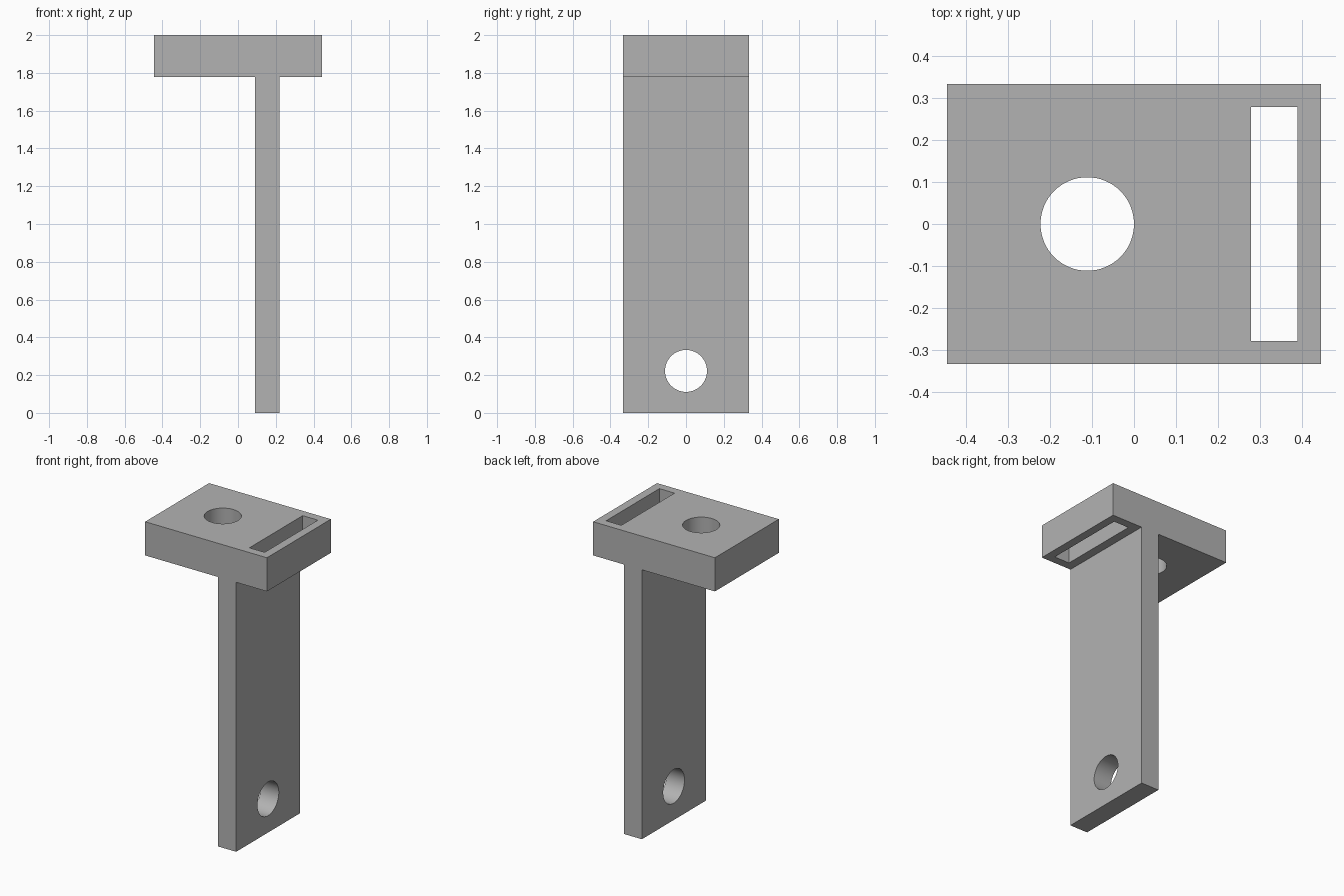
import bpy
import bmesh
import math

if "Cube" in bpy.data.objects:
    bpy.data.objects.remove(bpy.data.objects["Cube"], do_unlink=True)

HALF_X, HALF_Y, TOP = 0.4444, 0.3333, 2.0
HEAD_Z = 1.7778                 # underside of the head plate
STEM_X = (0.0889, 0.2200)       # faces of the upright
HOLE_R = 0.1111

grey = bpy.data.materials.new("plain grey")
grey.use_nodes = True
colour = (0.45, 0.45, 0.45, 1)
grey.diffuse_color = colour
grey.node_tree.nodes["Principled BSDF"].inputs["Base Color"].default_value = colour


def activate(obj):
    bpy.ops.object.select_all(action="DESELECT")
    obj.select_set(True)
    bpy.context.view_layer.objects.active = obj


def cut(target, cutter):
    """Subtract a helper solid, then discard it."""
    cutter.hide_render = True
    mod = target.modifiers.new("cut", "BOOLEAN")
    mod.operation = "DIFFERENCE"
    mod.solver = "EXACT"
    mod.object = cutter
    activate(target)
    bpy.ops.object.modifier_apply(modifier=mod.name)
    bpy.data.objects.remove(cutter, do_unlink=True)


def drill(target, centre, rotation=(0, 0, 0)):
    bpy.ops.mesh.primitive_cylinder_add(
        vertices=64, radius=HOLE_R, depth=0.6, location=centre, rotation=rotation)
    cut(target, bpy.context.object)


# T-shaped bracket: one profile extruded from front to back
left, right = STEM_X
profile = [(left, 0), (right, 0), (right, HEAD_Z), (HALF_X, HEAD_Z),
           (HALF_X, TOP), (-HALF_X, TOP), (-HALF_X, HEAD_Z), (left, HEAD_Z)]
bm = bmesh.new()
face = bm.faces.new([bm.verts.new((x, -HALF_Y, z)) for x, z in profile])
extruded = bmesh.ops.extrude_face_region(bm, geom=[face])["geom"]
bmesh.ops.translate(bm, vec=(0, 2 * HALF_Y, 0),
                    verts=[v for v in extruded if isinstance(v, bmesh.types.BMVert)])
bmesh.ops.recalc_face_normals(bm, faces=bm.faces)
mesh = bpy.data.meshes.new("bracket")
bm.to_mesh(mesh)
bm.free()
mesh.materials.append(grey)
bracket = bpy.data.objects.new("bracket", mesh)
bpy.context.collection.objects.link(bracket)

# Round holes through the head plate and the upright
drill(bracket, (-HOLE_R, 0, 1.89))
drill(bracket, (sum(STEM_X) / 2, 0, 2 * HOLE_R), (0, math.pi / 2, 0))

# Long slot through the head plate
bpy.ops.mesh.primitive_cube_add(size=1, location=(0.3333, 0, 1.89))
slot = bpy.context.object
slot.scale = (0.1111, 0.5556, 0.6)
cut(bracket, slot)

# Single material, smooth bores with crisp edges
bracket.data.materials.clear()
bracket.data.materials.append(grey)
for poly in bracket.data.polygons:
    poly.material_index = 0
activate(bracket)
bpy.ops.object.shade_smooth_by_angle(angle=math.radians(30))
